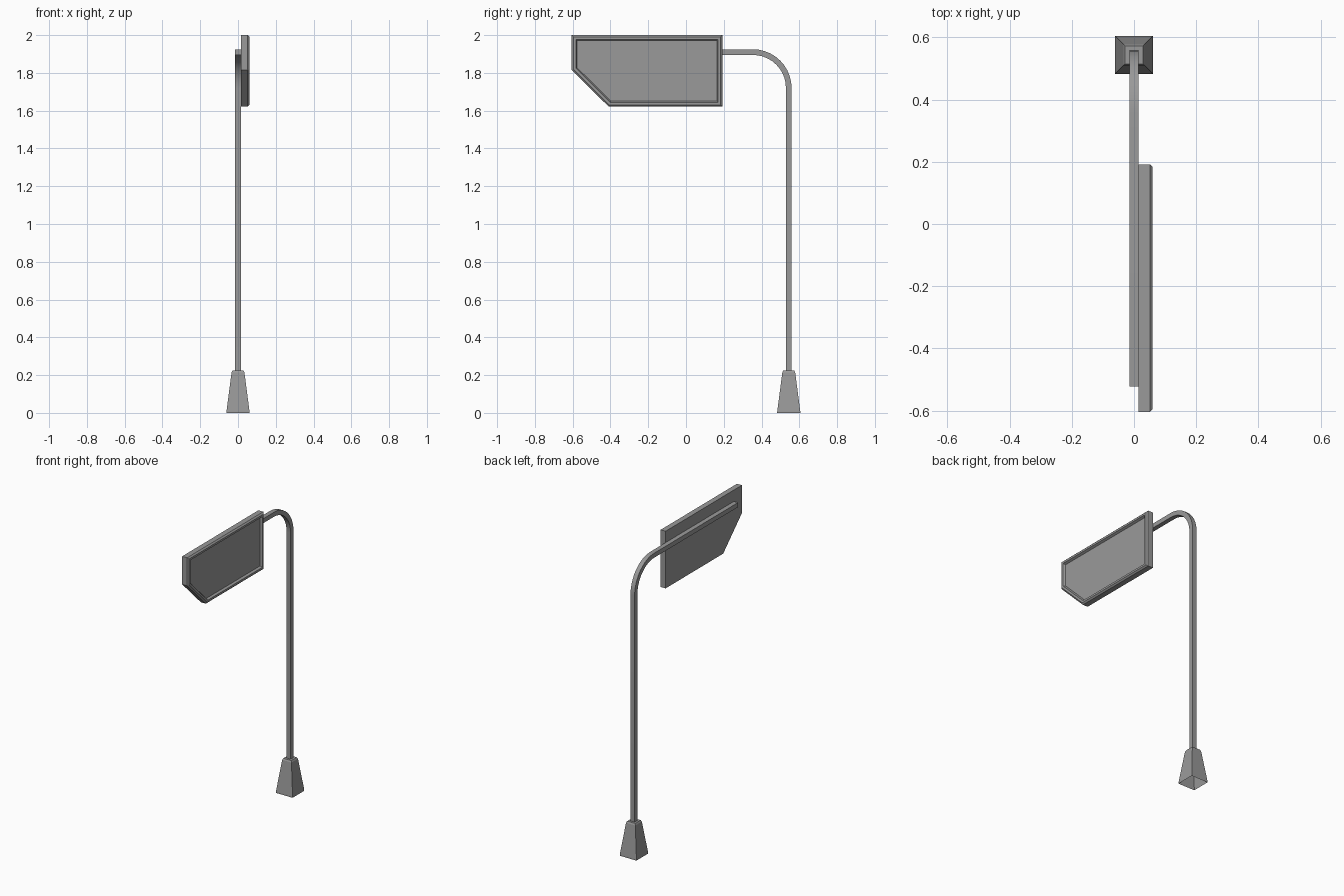
import bpy, bmesh, math
from mathutils import Vector

cube = bpy.data.objects.get("Cube")
if cube:
    bpy.data.objects.remove(cube, do_unlink=True)

GREY = (0.32, 0.32, 0.32, 1)
metal = bpy.data.materials.new("grey_metal")
metal.use_nodes = True
metal.diffuse_color = GREY
metal.node_tree.nodes["Principled BSDF"].inputs["Base Color"].default_value = GREY


def loft(name, rings, cap_start=True, cap_end=True):
    """Join equal-sized rings of points into a skin, with optional end caps."""
    bm = bmesh.new()
    loops = [[bm.verts.new(p) for p in ring] for ring in rings]
    n = len(loops[0])
    for a, b in zip(loops, loops[1:]):
        for i in range(n):
            j = (i + 1) % n
            bm.faces.new((a[i], a[j], b[j], b[i]))
    if cap_start:
        bm.faces.new(loops[0])
    if cap_end:
        bm.faces.new(loops[-1])
    bmesh.ops.recalc_face_normals(bm, faces=bm.faces)
    mesh = bpy.data.meshes.new(name)
    bm.to_mesh(mesh)
    bm.free()
    mesh.materials.append(metal)
    obj = bpy.data.objects.new(name, mesh)
    bpy.context.collection.objects.link(obj)
    return obj


def inset(outline, d):
    """Offset a counter-clockwise outline inwards by d with mitred corners."""
    result = []
    for i, p in enumerate(outline):
        a = (p - outline[i - 1]).normalized()
        b = (outline[(i + 1) % len(outline)] - p).normalized()
        na, nb = Vector((-a.y, a.x)), Vector((-b.y, b.x))
        result.append(p + (na + nb) * d / (1 + na.dot(nb)))
    return result


POLE_Y, ARM_Z, BEND = 0.544, 1.91, 0.19

# Hollow tapered base, open underneath
def square(half, z):
    return [(x * half, POLE_Y + y * half, z)
            for x, y in ((-1, -1), (1, -1), (1, 1), (-1, 1))]

loft("base", [square(0.061, 0), square(0.061, 0.008), square(0.034, 0.215),
              square(0.029, 0.225)], cap_start=False)

# Square pole sweeping through a quarter bend into the arm
path = [(POLE_Y, 0.2, 0)]
for i in range(11):
    t = math.pi / 2 * i / 10
    path.append((POLE_Y - BEND + BEND * math.cos(t),
                 ARM_Z - BEND + BEND * math.sin(t), t))
path.append((-0.522, ARM_Z, math.pi / 2))
HALF = 0.015
rings = []
for y, z, t in path:
    oy, oz = HALF * math.cos(t), HALF * math.sin(t)
    rings.append([(sx * HALF, y + s * oy, z + s * oz)
                  for sx, s in ((-1, -1), (1, -1), (1, 1), (-1, 1))])
pole = loft("pole_and_arm", rings)
bpy.context.view_layer.objects.active = pole
pole.select_set(True)
bpy.ops.object.shade_smooth_by_angle(angle=math.radians(30))

# Sign panel with a clipped corner, bevelled rim and recessed face
outline = [Vector(p) for p in ((-0.605, 1.815), (-0.41, 1.622), (0.192, 1.622),
                               (0.192, 2.0), (-0.605, 2.0))]
layers = ((0.015, 0), (0.051, 0), (0.06, 0.009), (0.06, 0.022), (0.046, 0.029))
loft("sign_panel", [[(x, p.x, p.y) for p in inset(outline, d)]
                    for x, d in layers])
